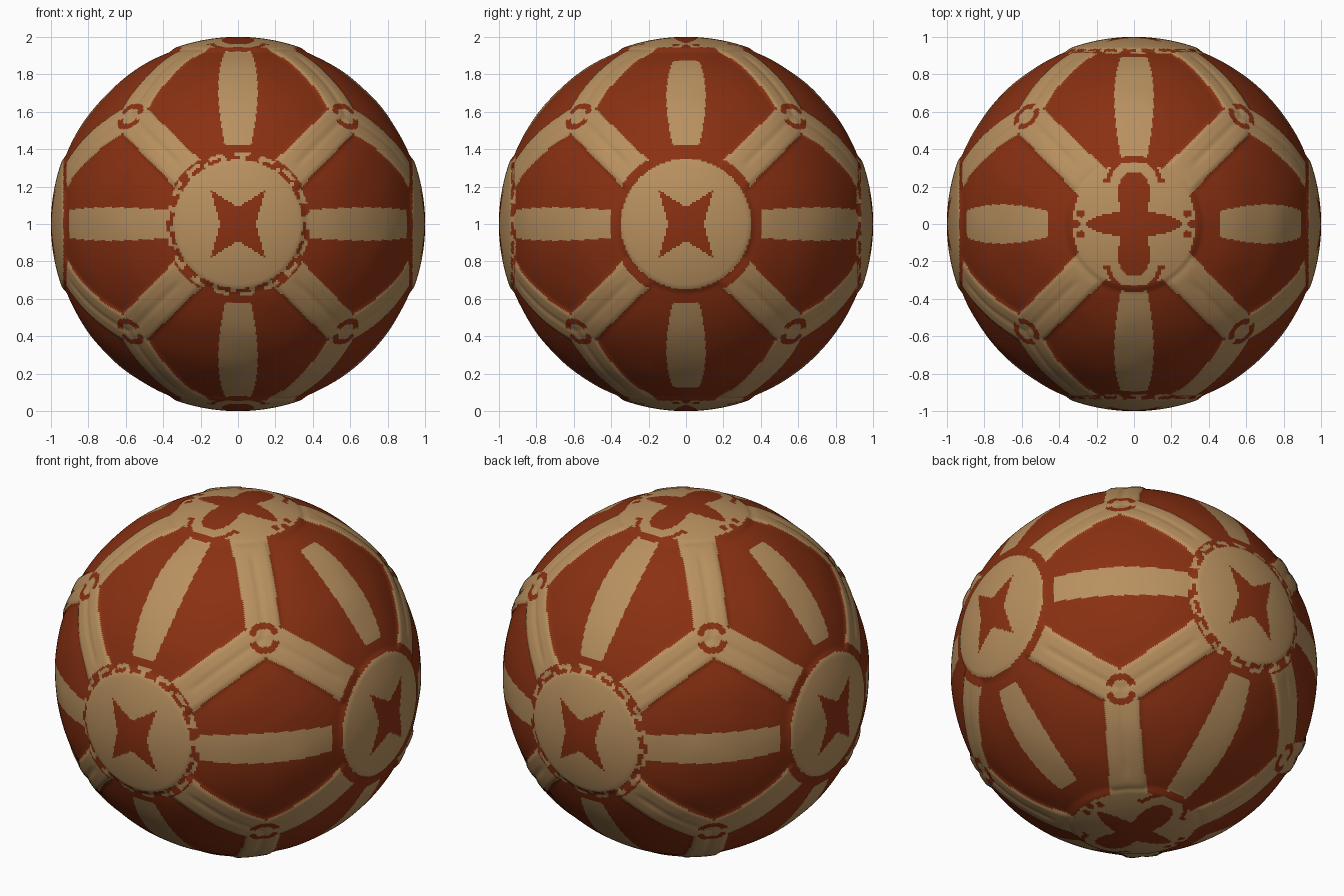
import bpy, bmesh, math
from mathutils import Vector, noise

cube = bpy.data.objects.get("Cube")
if cube:
    bpy.data.objects.remove(cube, do_unlink=True)


def make_material(name, rgb):
    mat = bpy.data.materials.new(name)
    mat.use_nodes = True
    color = (*rgb, 1.0)
    mat.diffuse_color = color
    bsdf = next(n for n in mat.node_tree.nodes if n.type == "BSDF_PRINCIPLED")
    bsdf.inputs["Base Color"].default_value = color
    return mat


RED, CREAM = 0, 1
# Where the edge stripes stop, in degrees from each pole: (first pole, second pole)
STRIPE_ENDS = {(0, 1): (24, 22), (0, 2): (25, 28), (1, 2): (25, 21)}
PATCH_RADIUS = (0.35, 0.345, 0.33)


def pole_coords(n):
    """Dominant axis of a direction and its two coordinates across that pole."""
    axis = max(range(3), key=lambda i: abs(n[i]))
    u, v = [n[i] for i in range(3) if i != axis]
    return axis, u, v


def smooth(edge, width, value):
    t = min(1, max(0, (value - edge) / width))
    return t * t * (3 - 2 * t)


# Four-pointed star on the side patches
def in_star(u, v):
    u, v = abs(u), abs(v)
    return u < 0.095 + 0.28 * v and v < 0.09 + 0.63 * u


# Rounded cross, arcs and dots on the top and bottom patches
def in_cross(u, v):
    u, v = abs(u), abs(v)
    upright = u < 0.08 and v < 0.2 or math.hypot(u, v - 0.2) < 0.08
    arm = u < 0.265 and v < 0.065 * (1 - (u / 0.265) ** 3)
    arc = v > 0.22 and 0.125 < math.hypot(u, v - 0.22) < 0.15
    foot = 0.125 < u < 0.17 and 0.22 < v < 0.245
    dots = min(math.hypot(u - 0.31, v), math.hypot(u - 0.285, v - 0.055)) < 0.02
    return upright or arm or arc or foot or dots


# Stripe along the great circle between two neighbouring poles
def in_stripe(n):
    a, b, c = sorted(range(3), key=lambda i: abs(n[i]))
    pair = tuple(sorted((b, c)))
    angle = math.degrees(math.atan2(abs(n[pair[1]]), abs(n[pair[0]])))
    start, stop = STRIPE_ENDS[pair]
    stop = 90 - stop
    t = (2 * angle - start - stop) / (stop - start)
    width = 0.09 - 0.015 * t * t if pair == (0, 1) else 0.106 - 0.036 * t * t
    return abs(t) < 1 and abs(n[a]) < width


# Knotted ring where three straps meet
def corner_color(n):
    corner = Vector([math.copysign(1, c) for c in n]).normalized()
    offset = n - corner
    d = offset.length
    if d > 0.09:
        return None
    side = offset.z * math.copysign(1, n.z) / max(d, 0.001)
    ring = 0.052 < d < 0.085 and not -0.25 < side < 0.2
    return RED if ring else CREAM


def color_at(n):
    axis, u, v = pole_coords(n)
    r = math.hypot(u, v)
    radius = PATCH_RADIUS[axis]
    strap = abs(abs(u) - abs(v)) / math.sqrt(2) < 0.108 - 0.02 * r
    if axis == 2:
        if in_cross(u, v):
            return RED
        if r < radius or (strap and r < 0.73):
            return CREAM
    else:
        if r < radius:
            return RED if in_star(u, v) else CREAM
        # Stitched rim on the front and back patches
        if axis == 1 and r < 0.39:
            a = math.atan2(v, u)
            if r < 0.368:
                return CREAM if math.sin(a * 22) > 0.75 else RED
            return CREAM if math.sin(a * 17 + 1) > -0.3 else RED
        if strap and 0.4 < r < 0.74:
            return CREAM
    knot = corner_color(n)
    if knot is not None:
        return knot
    if strap and r > 0.4:
        return CREAM
    return CREAM if in_stripe(n) else RED


# Raised patches and padded straps with a crease down the middle
def height_at(n):
    axis, u, v = pole_coords(n)
    r = math.hypot(u, v)
    d = abs(abs(u) - abs(v)) / math.sqrt(2)
    patch = 1 - smooth(0.33, 0.05, r)
    strap = (1 - smooth(0.075, 0.04, d)) * smooth(0.3, 0.1, r)
    crease = (1 - smooth(0, 0.03, d)) * smooth(0.4, 0.1, r)
    folds = noise.noise(n * 5) * 0.004 * (1 - patch)
    return 0.988 + 0.012 * max(patch, strap) - 0.005 * crease + folds


# Ball: an evenly divided cube rounded to a sphere
bm = bmesh.new()
bmesh.ops.create_cube(bm, size=2)
bmesh.ops.subdivide_edges(bm, edges=bm.edges[:], cuts=145, use_grid_fill=True)
for vert in bm.verts:
    vert.co = Vector([math.tan(c * math.pi / 4) for c in vert.co]).normalized()
for face in bm.faces:
    face.material_index = color_at(face.calc_center_median().normalized())
    face.smooth = True
for vert in bm.verts:
    vert.co *= height_at(vert.co.copy())
    vert.co.z += 1

mesh = bpy.data.meshes.new("ball")
bm.to_mesh(mesh)
bm.free()
mesh.materials.append(make_material("rust red leather", (0.25, 0.03, 0.006)))
mesh.materials.append(make_material("tan leather", (0.48, 0.28, 0.115)))
ball = bpy.data.objects.new("ball", mesh)
bpy.context.collection.objects.link(ball)
